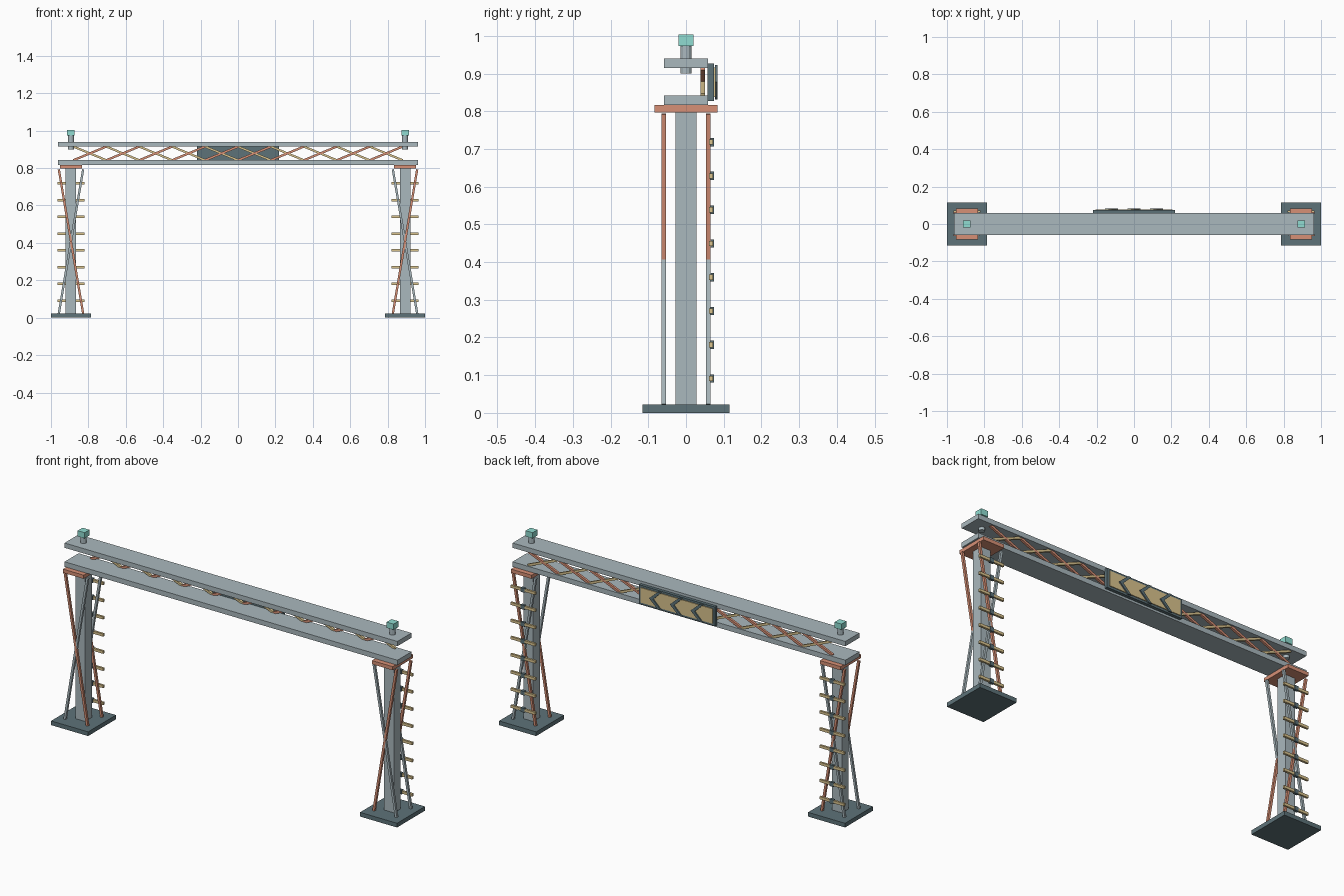
import bpy, bmesh, math
from mathutils import Vector

if "Cube" in bpy.data.objects:
    bpy.data.objects.remove(bpy.data.objects["Cube"])


def material(name, rgb):
    m = bpy.data.materials.new(name)
    m.diffuse_color = (*rgb, 1)
    m.use_nodes = True
    m.node_tree.nodes["Principled BSDF"].inputs["Base Color"].default_value = m.diffuse_color
    return m


STEEL = material("steel", (0.40, 0.48, 0.51))
RED = material("rust_red", (0.68, 0.28, 0.18))
YELLOW = material("ochre", (0.70, 0.55, 0.27))
DARK = material("dark_slate", (0.11, 0.17, 0.19))
TEAL = material("teal", (0.28, 0.72, 0.64))


def finish(name, bm, mat):
    bmesh.ops.recalc_face_normals(bm, faces=bm.faces)
    me = bpy.data.meshes.new(name)
    bm.to_mesh(me)
    bm.free()
    me.materials.append(mat)
    ob = bpy.data.objects.new(name, me)
    bpy.context.collection.objects.link(ob)
    return ob


def box(name, mat, x, y, z):
    """Box from (min, max) ranges on each axis."""
    bm = bmesh.new()
    bmesh.ops.create_cube(bm, size=1)
    for v in bm.verts:
        v.co = Vector([(r[0] + r[1]) / 2 + c * (r[1] - r[0]) for r, c in zip((x, y, z), v.co)])
    return finish(name, bm, mat)


def bar(name, mat, a, b, w):
    """Square bar running between two points in an xz plane."""
    a, b = Vector(a), Vector(b)
    d = b - a
    bm = bmesh.new()
    bmesh.ops.create_cube(bm, size=1)
    bmesh.ops.scale(bm, vec=(d.length, w, w), verts=bm.verts)
    ob = finish(name, bm, mat)
    ob.location = (a + b) / 2
    ob.rotation_euler = (0, -math.atan2(d.z, d.x), 0)
    return ob


def around(c, h):
    return (c - h, c + h)


# Two towers, mirrored in x
LEG = 0.893
for side, s in (("left", -1), ("right", 1)):
    cx = s * LEG
    box(f"{side}_base", DARK, around(cx, 0.107), (-0.115, 0.115), (0, 0.022))
    box(f"{side}_column", STEEL, around(cx, 0.028), (-0.028, 0.028), (0.022, 0.797))
    box(f"{side}_cap", RED, around(cx, 0.06), (-0.084, 0.084), (0.797, 0.816))
    # crossed braces on front and back
    for face, y in (("front", -0.059), ("back", 0.059)):
        o, i = cx + s * 0.065, cx - s * 0.065
        bar(f"{side}_{face}_red_brace", RED, (i, y, 0.022), (o, y, 0.793), 0.012)
        bar(f"{side}_{face}_steel_brace", STEEL, (o, y, 0.022), (i, y, 0.793), 0.012)
    # ladder rungs with centre clips
    for k in range(8):
        z = 0.091 + 0.0896 * k
        box(f"{side}_rung", YELLOW, around(cx, 0.071), (0.061, 0.072), around(z, 0.007))
        box(f"{side}_rung_clip", DARK, around(cx, 0.011), (0.060, 0.074), around(z, 0.011))
    # beacon on its round post
    bm = bmesh.new()
    bmesh.ops.create_cone(bm, cap_ends=True, segments=12, radius1=0.015, radius2=0.015, depth=0.075)
    finish(f"{side}_beacon_post", bm, STEEL).location = (cx, 0, 0.9375)
    box(f"{side}_beacon", TEAL, around(cx, 0.02), (-0.02, 0.02), (0.973, 1.003))

# Beam chords
box("lower_beam", STEEL, (-0.962, 0.962), (-0.058, 0.058), (0.816, 0.842))
box("upper_beam", STEEL, (-0.962, 0.962), (-0.058, 0.058), (0.915, 0.94))

# Crossed lattice between the chords
BAY = 0.176
for k in range(10):
    x0 = -0.88 + BAY * k
    bar("lattice_red", RED, (x0, 0.044, 0.842), (x0 + BAY, 0.044, 0.915), 0.012)
    bar("lattice_yellow", YELLOW, (x0, 0.044, 0.915), (x0 + BAY, 0.044, 0.842), 0.0115)

# Direction sign on the back
box("sign_board", DARK, (-0.22, 0.22), (0.057, 0.074), (0.827, 0.927))
box("sign_panel", YELLOW, (-0.207, 0.207), (0.073, 0.078), (0.838, 0.916))
profile = [(0.035, 0), (-0.016, 0.046), (-0.035, 0.046), (0.012, 0), (-0.035, -0.046), (-0.016, -0.046)]
for cx in (-0.12, 0, 0.12):
    bm = bmesh.new()
    f = bm.faces.new([bm.verts.new((cx + x, 0.077, 0.877 + z)) for x, z in profile])
    ext = bmesh.ops.extrude_face_region(bm, geom=[f], use_keep_orig=True)
    bmesh.ops.translate(bm, vec=(0, 0.007, 0),
                        verts=[g for g in ext["geom"] if isinstance(g, bmesh.types.BMVert)])
    finish("sign_chevron", bm, DARK)
